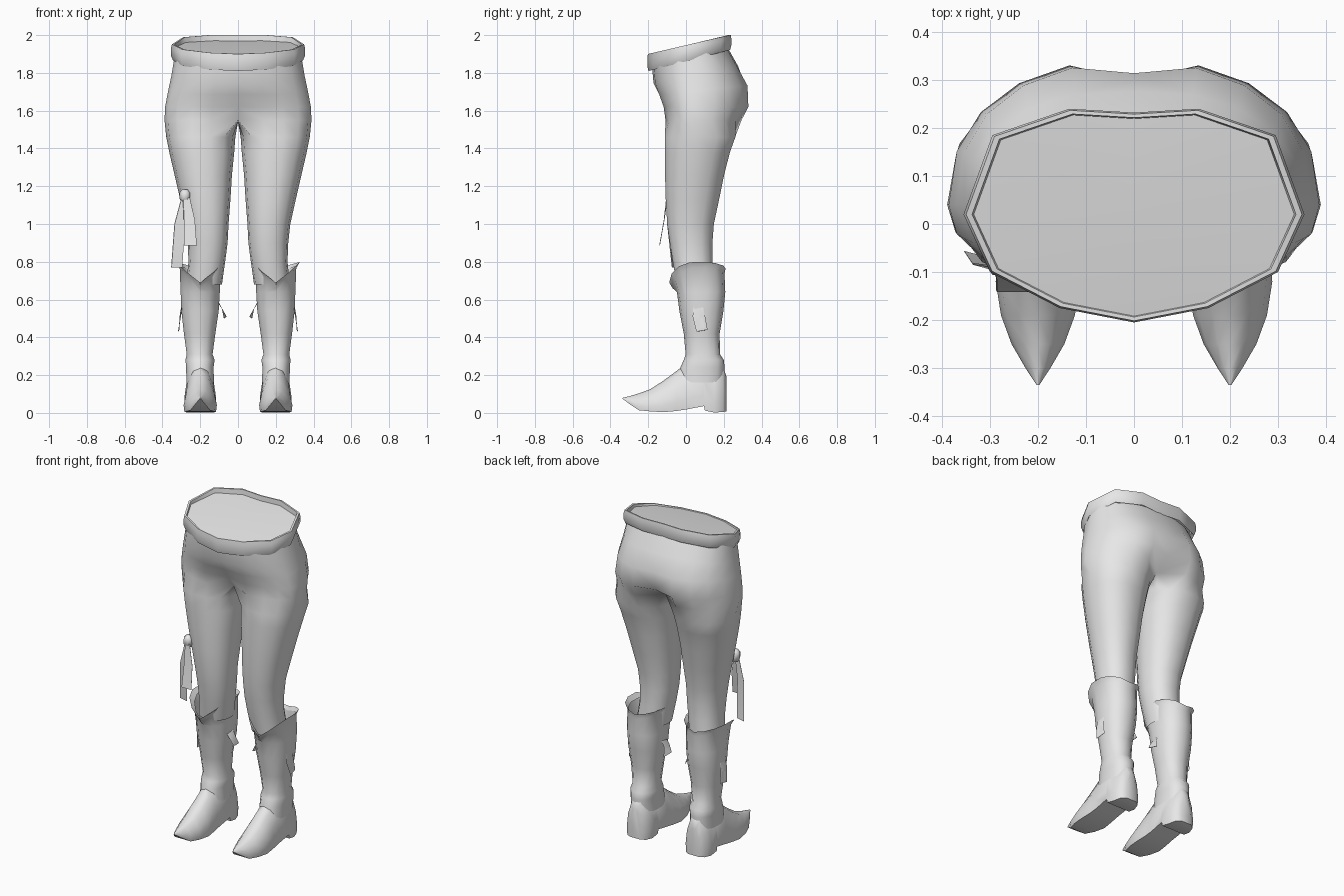
import bpy, bmesh, math
from mathutils import Vector

if "Cube" in bpy.data.objects:
    bpy.data.objects.remove(bpy.data.objects["Cube"])

grey = bpy.data.materials.new("light_grey")
grey.diffuse_color = (0.8, 0.8, 0.8, 1)
grey.use_nodes = True
grey.node_tree.nodes["Principled BSDF"].inputs["Base Color"].default_value = grey.diffuse_color


def make(name, rings, closed=True, caps=(), faces=(), mirror=False, angle=50, flip=False):
    """Loft a list of rings; faces = extra index lists, caps = ring numbers to fill."""
    bm = bmesh.new()
    vs = [[bm.verts.new(p) for p in r] for r in rings]
    for a, b in zip(vs, vs[1:]):
        n = len(a)
        for i in range(n if closed else n - 1):
            j = (i + 1) % n
            bm.faces.new((a[i], a[j], b[j], b[i]))
    for c in caps:
        bm.faces.new(vs[c])
    bmesh.ops.recalc_face_normals(bm, faces=bm.faces)
    return finish(name, bm, mirror, angle)


def finish(name, bm, mirror=False, angle=50):
    me = bpy.data.meshes.new(name)
    bm.to_mesh(me)
    bm.free()
    me.materials.append(grey)
    ob = bpy.data.objects.new(name, me)
    bpy.context.collection.objects.link(ob)
    bpy.ops.object.select_all(action='DESELECT')
    ob.select_set(True)
    bpy.context.view_layer.objects.active = ob
    bpy.ops.object.shade_smooth_by_angle(angle=math.radians(angle))
    if mirror:
        m = ob.modifiers.new("mirror", 'MIRROR')
        m.merge_threshold = 0.002
    return ob


def spow(v, p):
    return math.copysign(abs(v) ** p, v)


def oval(t, x0, x1, yf, yb, p=0.88):
    """Point on a squarish oval; t = 0 is front, 90 degrees is outer side."""
    return ((x0 + x1) / 2 + (x1 - x0) / 2 * spow(math.sin(t), p),
            (yf + yb) / 2 - (yb - yf) / 2 * spow(math.cos(t), p))


# --- trousers: open half rings for the hips, closed rings for the leg ---
N, M = 11, 3
hips = []
for z, slope, w, yf, yb, pf, pb in (
        (1.88, .25, .335, -.18, .22, 0, 0),
        (1.78, .20, .352, -.172, .28, 0, .004),
        (1.70, .10, .370, -.15, .338, .01, .024),
        (1.62, .0, .386, -.125, .343, .03, .045),
        (1.55, .0, .389, -.115, .305, .07, .11)):
    ring = []
    for i in range(N):
        t = math.pi * i / (N - 1)
        c = spow(math.cos(t), .85)
        y = .04 - c * ((.04 - yf) if c > 0 else (yb - .04))
        y += pf if i == 0 else -pb if i == N - 1 else 0
        x = 0 if i in (0, N - 1) else w * math.sin(t) ** .9
        ring.append((x, y, z + slope * y))
    hips.append(ring)

legs = []
for z, x0, x1, yf, yb in (
        (1.46, .014, .380, -.115, .265), (1.38, .02, .364, -.115, .236),
        (1.26, .032, .336, -.114, .205), (1.13, .04, .306, -.110, .178),
        (1.00, .05, .277, -.102, .150), (.90, .055, .266, -.088, .142),
        (.80, .068, .262, -.072, .142), (.68, .085, .275, -.05, .15)):
    ring = []
    for k in range(N + M):
        a = -40 + 26 * k if k < N else 220 + 25 * (k - N + 1)
        ring.append((*oval(math.radians(a), x0, x1, yf, yb), z))
    legs.append(ring)

bm = bmesh.new()
hv = [[bm.verts.new(p) for p in r] for r in hips]
for a, b in zip(hv, hv[1:]):
    for i in range(N - 1):
        bm.faces.new((a[i], a[i + 1], b[i + 1], b[i]))
# crotch line closes the last hip ring into the first leg ring
y0, y1 = hips[-1][0][1], hips[-1][-1][1]
crotch = [bm.verts.new((0, y1 + (y0 - y1) * (k + 1) / (M + 1), 1.54)) for k in range(M)]
lv = [hv[-1] + crotch] + [[bm.verts.new(p) for p in r] for r in legs]
for a, b in zip(lv, lv[1:]):
    for i in range(N + M):
        j = (i + 1) % (N + M)
        bm.faces.new((a[i], a[j], b[j], b[i]))
bmesh.ops.recalc_face_normals(bm, faces=bm.faces)
finish("trousers", bm, True, 80)

# --- tilted waistband with sunken top ---
half = [(0, -.205), (.155, -.175), (.3, -.1), (.355, .02), (.295, .185), (.135, .24), (0, .232)]
outline = half + [(-x, y) for x, y in half[-2:0:-1]]


def band(s, zf, slope):
    return [(x * s, .02 + (y - .02) * s, zf + slope * (y + .205)) for x, y in outline]


make("waistband", [band(.93, 1.83, .25), band(.97, 1.81, .25), band(1.0, 1.835, .25),
                   band(1.0, 1.875, .24), band(.985, 1.9, .228), band(.95, 1.9, .228),
                   band(.94, 1.897, .165)], angle=60)
bm = bmesh.new()
rim = [bm.verts.new(p) for p in band(.95, 1.897, .165)]
mid = bm.verts.new((0, .02, 1.942))
for a, b in zip(rim, rim[1:] + rim[:1]):
    bm.faces.new((a, b, mid))
finish("waist_cap", bm, angle=80)

# --- boot shaft with a notched, flared cuff ---
S = 14
shaft = []
for z, x0, x1, yf, yb in (
        (.16, .125, .275, -.04, .20), (.24, .128, .276, -.03, .205),
        (.28, .122, .280, -.012, .200), (.31, .133, .273, -.002, .180),
        (.42, .118, .288, -.012, .178), (.54, .100, .302, -.035, .198),
        (.64, .094, .306, -.048, .208)):
    shaft.append([(*oval(math.tau * i / S, x0, x1, yf, yb), z) for i in range(S)])


def cuff(g, dz):
    ring = []
    for i in range(S):
        t = math.tau * i / S
        x, y = oval(t, .085 - g, .315 + g, -.075 - g, .205 + g / 3)
        side = abs(math.sin(t))
        z = (.69 if math.cos(t) > 0 else .765) * (1 - side) + .80 * side
        ring.append((x, y, z - dz))
    return ring


make("boot_shaft", shaft + [cuff(-.004, .03), cuff(.014, 0), cuff(-.012, .025)],
     mirror=True, angle=50)

# --- pointed foot, lofted from heel to toe ---
foot = []
for y, zb, zt, w in ((.215, .008, .19, .035), (.195, .005, .25, .066), (.15, .002, .27, .08),
                     (.10, .012, .275, .083), (.095, .036, .275, .083), (0, .018, .262, .08),
                     (-.05, .01, .222, .083), (-.12, .004, .17, .088), (-.19, .008, .125, .077),
                     (-.25, .014, .103, .055), (-.30, .048, .088, .026), (-.335, .074, .08, .003)):
    h = zt - zb
    side = [(w * .95, 0), (w, .22 * h), (w * .86, .55 * h), (w * .45, .9 * h)]
    foot.append([(.2 + x, y, zb + z) for x, z in side] + [(.2, y, zt)] +
                [(.2 - x, y, zb + z) for x, z in side[::-1]])
make("foot", foot, caps=(0, -1), mirror=True, angle=50)


# --- cloth strips: ribbons of constant direction defined by edge pairs ---
def strip(name, pairs, mirror=False):
    thick = Vector((.002, -.004, 0))
    rings = []
    for a, b in pairs:
        a, b = Vector(a), Vector(b)
        rings.append([a, b, b - thick, a - thick])
    make(name, rings, caps=(0, -1), mirror=mirror, angle=30)


strip("outer_boot_tab", [((.296, .04, .57), (.296, .09, .58)),
                         ((.304, .035, .51), (.308, .095, .525)),
                         ((.318, .055, .43), (.312, .11, .44))], True)
strip("inner_boot_tab", [((.105, .04, .58), (.105, .09, .59)),
                         ((.085, .04, .55), (.085, .09, .55)),
                         ((.062, .05, .51), (.075, .11, .50))], True)
strip("long_ribbon", [((-.295, -.09, 1.15), (-.265, -.095, 1.15)),
                      ((-.335, -.085, 1.0), (-.28, -.1, 1.0)),
                      ((-.352, -.06, .77), (-.295, -.075, .77))])
strip("short_ribbon", [((-.29, -.1, 1.14), (-.255, -.105, 1.14)),
                       ((-.285, -.118, 1.02), (-.228, -.118, 1.02)),
                       ((-.285, -.142, .885), (-.218, -.142, .885))])

# ribbon knot
knot = []
for z, r in ((1.115, .018), (1.135, .03), (1.165, .03), (1.183, .016)):
    knot.append([(-.28 + r * math.cos(math.tau * i / 6), -.08 + r * math.sin(math.tau * i / 6), z)
                 for i in range(6)])
make("ribbon_knot", knot, caps=(0, -1), angle=60)
